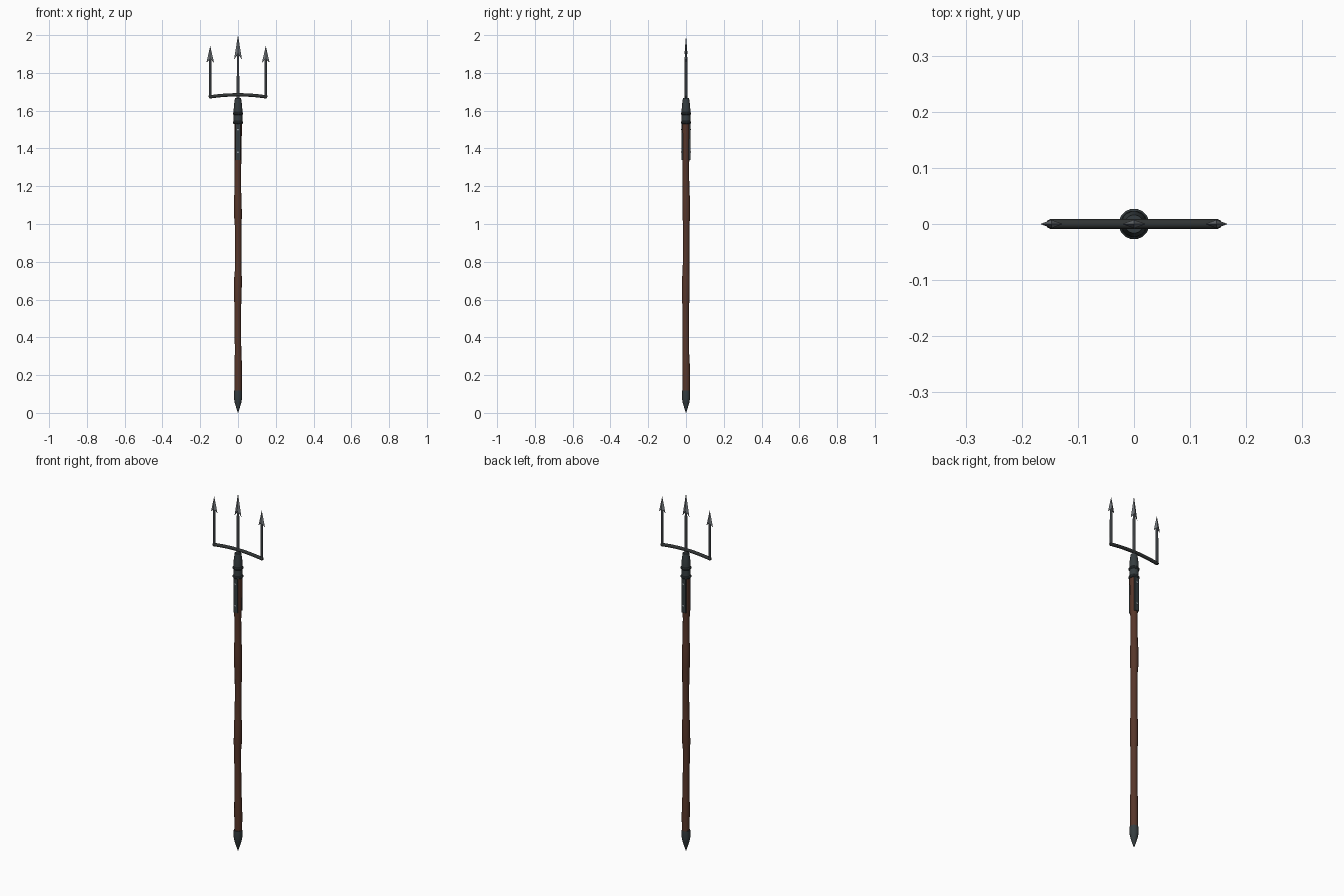
import bpy, bmesh, math
from mathutils import Vector

if "Cube" in bpy.data.objects:
    bpy.data.objects.remove(bpy.data.objects["Cube"])


def mat(name, col):
    m = bpy.data.materials.new(name)
    m.diffuse_color = (*col, 1)
    m.use_nodes = True
    m.node_tree.nodes["Principled BSDF"].inputs["Base Color"].default_value = m.diffuse_color
    return m


WOOD = mat("dark red wood", (0.095, 0.037, 0.023))
IRON = mat("blackened iron", (0.036, 0.046, 0.050))
BAR = mat("dark bar iron", (0.030, 0.034, 0.034))
TINE = mat("grey steel", (0.12, 0.135, 0.15))
STEEL = mat("blade steel", (0.16, 0.175, 0.19))
RIVET = mat("bright rivet", (0.45, 0.50, 0.53))


def finish(name, bm, material, angle=35):
    bmesh.ops.recalc_face_normals(bm, faces=bm.faces)
    me = bpy.data.meshes.new(name)
    bm.to_mesh(me)
    bm.free()
    me.materials.append(material)
    ob = bpy.data.objects.new(name, me)
    bpy.context.collection.objects.link(ob)
    bpy.ops.object.select_all(action='DESELECT')
    ob.select_set(True)
    bpy.context.view_layer.objects.active = ob
    if angle:
        bpy.ops.object.shade_smooth_by_angle(angle=math.radians(angle))
    return ob


def tube(name, rings, material, n=16, angle=35):
    """Sweep circles: rings are (centre, radius, tilt axis) along a path."""
    bm = bmesh.new()
    loops = []
    for c, r, d in rings:
        q = Vector(d).to_track_quat('Z', 'Y')
        loops.append([bm.verts.new(Vector(c) + q @ Vector((
            r * math.cos(2 * math.pi * (i + .5) / n),
            r * math.sin(2 * math.pi * (i + .5) / n), 0))) for i in range(n)])
    for a, b in zip(loops, loops[1:]):
        for i in range(n):
            bm.faces.new((a[i], a[(i + 1) % n], b[(i + 1) % n], b[i]))
    bm.faces.new(loops[0])
    bm.faces.new(loops[-1])
    return finish(name, bm, material, angle)


def lathe(name, profile, material, x=0, n=16, angle=35):
    return tube(name, [((x, 0, z), r, (0, 0, 1)) for r, z in profile],
                material, n, angle)


# slightly uneven wooden shaft
shaft = [(.0195, .09), (.0205, .2), (.0195, .29), (.0175, .31), (.0175, .5),
         (.0180, .57), (.0205, .60), (.0205, .72), (.0180, .74), (.0175, .86),
         (.0180, 1.01), (.0205, 1.03), (.0205, 1.14), (.0180, 1.17),
         (.0175, 1.30), (.0195, 1.35), (.0200, 1.54)]
tube("wooden_shaft", [((.001 * math.sin(9 * z), .0015 * math.sin(7 * z + 1), z), r,
                       (0, 0, 1)) for r, z in shaft], WOOD)

# pointed foot cap
lathe("butt_spike", [(.0005, 0), (.009, .025), (.018, .055), (.0225, .08),
                     (.0215, .118)], IRON)

# socket with two raised bands
lathe("socket", [(.0235, 1.53), (.0235, 1.605), (.022, 1.625), (.019, 1.65),
                 (.0165, 1.667)], IRON)
for i, z in enumerate((1.537, 1.585)):
    lathe(f"socket_band_{i}", [(.024, z - .007), (.0275, z - .003),
                               (.0275, z + .003), (.024, z + .007)], IRON)

# front and back langets with rivets
for name, s in (("front", -1), ("back", 1)):
    bm = bmesh.new()
    bmesh.ops.create_cube(bm, size=1)
    for v in bm.verts:
        v.co = Vector((v.co.x * .024, s * .018 + v.co.y * .010, 1.44 + v.co.z * .20))
    finish(name + "_langet", bm, IRON, 0)
    for i, z in enumerate((1.38, 1.50)):
        tube(f"{name}_rivet_{i}", [((0, s * .022, z), .005, (0, s, 0)),
                                   ((0, s * .0245, z), .0045, (0, s, 0)),
                                   ((0, s * .0255, z), .002, (0, s, 0))], RIVET, 8)

# bowed crossbar
W = .149
bar = []
for i in range(13):
    t = -1 + i / 6
    bar.append(((t * W, 0, 1.684 - .011 * t * t), .009, (1, 0, -.022 * t / W)))
bar = ([((-W - .006, 0, 1.6728), .006, (1, 0, .15))] + bar
       + [((W + .006, 0, 1.6728), .006, (1, 0, -.15))])
tube("crossbar", bar, BAR, 12)


def arrow_head(name, x, z0, z1, w):
    """Flat barbed blade with a central ridge."""
    bm = bmesh.new()
    h = z1 - z0
    co = [(0, z1), (w * .55, z0 + h * .45), (w, z0), (.006, z0 + h * .14),
          (-.006, z0 + h * .14), (-w, z0), (-w * .55, z0 + h * .45)]
    rim = [bm.verts.new((x + a, 0, z)) for a, z in co]
    for y in (-.0075, .0075):
        mid = bm.verts.new((x, y, z0 + h * .25))
        for i in range(len(rim)):
            bm.faces.new((rim[i], rim[(i + 1) % len(rim)], mid))
    finish(name, bm, STEEL, 0)


# three tines with heads
for name, x, base, z0, z1, w, r in (("left", -.147, 1.668, 1.855, 1.943, .020, .0072),
                                    ("middle", 0, 1.655, 1.872, 2.0, .021, .0068),
                                    ("right", .147, 1.668, 1.855, 1.943, .020, .0072)):
    lathe(name + "_tine", [(r + .0005, base), (r, z0 - .03), (r, z0),
                           (.003, z0 + .03)], STEEL if x == 0 else TINE, x, 10)
    arrow_head(name + "_head", x, z0, z1, w)
